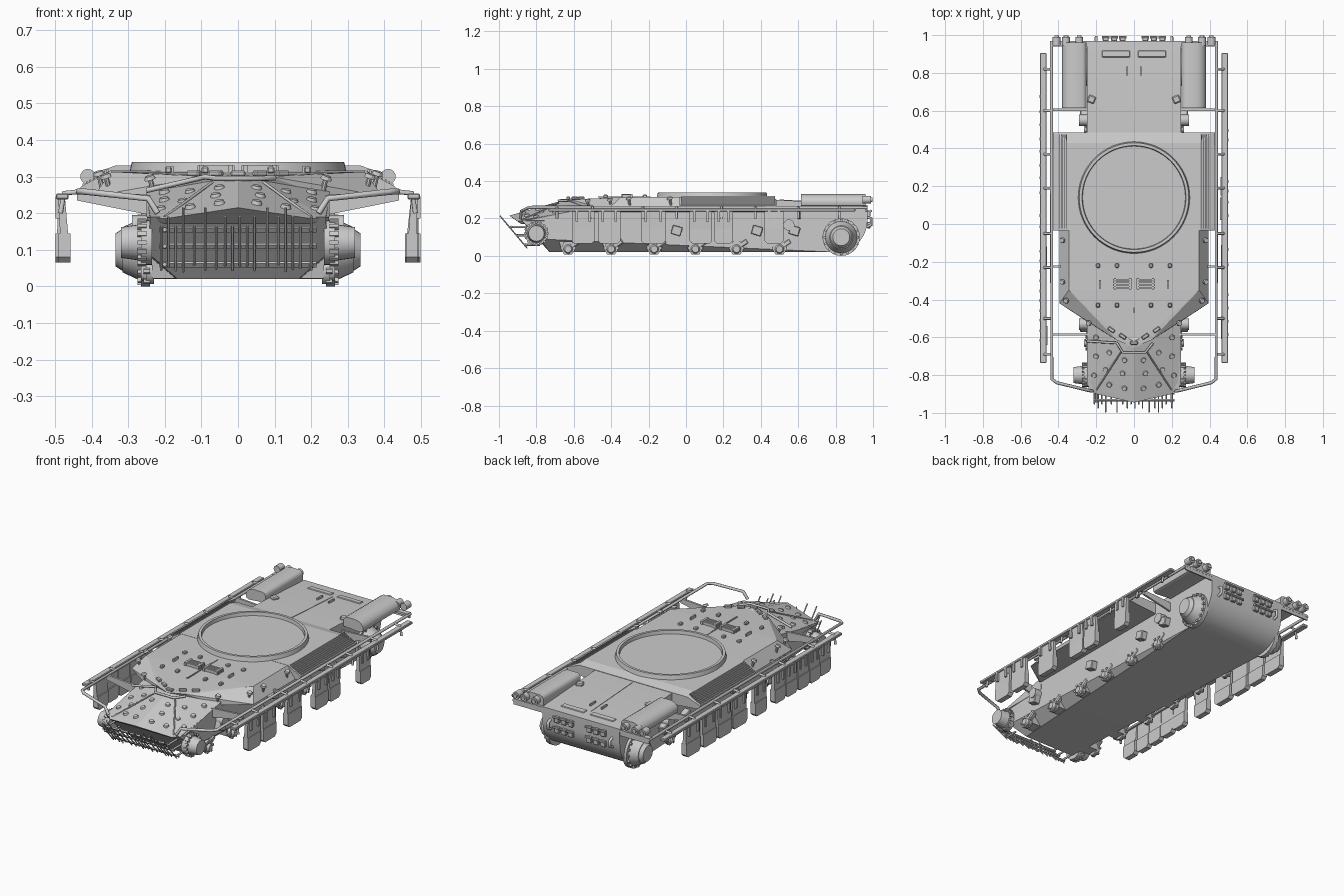
import bpy, bmesh, math, random
from mathutils import Vector, Matrix, Euler

random.seed(4)
SIDES = (-1, 1)


def finish(name, bm, smooth=False):
    bmesh.ops.recalc_face_normals(bm, faces=bm.faces)
    me = bpy.data.meshes.new(name)
    bm.to_mesh(me)
    bm.free()
    ob = bpy.data.objects.new(name, me)
    bpy.context.collection.objects.link(ob)
    if smooth:
        bpy.ops.object.select_all(action='DESELECT')
        bpy.context.view_layer.objects.active = ob
        ob.select_set(True)
        bpy.ops.object.shade_smooth_by_angle(angle=math.radians(smooth))
    return ob


def hull(name, pts, both=False, smooth=False):
    """Convex plate shape; both=True adds the points mirrored in x."""
    bm = bmesh.new()
    for x, y, z in pts:
        bm.verts.new((x, y, z))
        if both and x:
            bm.verts.new((-x, y, z))
    bmesh.ops.convex_hull(bm, input=bm.verts)
    loose = [v for v in bm.verts if not v.link_faces]
    bmesh.ops.delete(bm, geom=loose, context='VERTS')
    bmesh.ops.dissolve_limit(bm, angle_limit=0.02, verts=bm.verts, edges=bm.edges)
    return finish(name, bm, smooth)


def box(name, loc, size, rot=(0, 0, 0), bevel=0):
    bm = bmesh.new()
    m = Matrix.Translation(loc) @ Euler(rot).to_matrix().to_4x4() @ Matrix.Diagonal((*size, 1))
    bmesh.ops.create_cube(bm, size=1, matrix=m)
    if bevel:
        bmesh.ops.bevel(bm, geom=bm.edges[:], offset=bevel, segments=1, affect='EDGES')
    return finish(name, bm)


def cyl(name, a, b, r0, r1=None, n=16):
    a, b = Vector(a), Vector(b)
    bm = bmesh.new()
    m = Matrix.Translation((a + b) / 2) @ (b - a).to_track_quat('Z', 'Y').to_matrix().to_4x4()
    bmesh.ops.create_cone(bm, cap_ends=True, segments=n, radius1=r0,
                          radius2=r0 if r1 is None else r1, depth=(b - a).length, matrix=m)
    return finish(name, bm, 40 if n > 10 else False)


def tube(name, pts, r):
    cu = bpy.data.curves.new(name, 'CURVE')
    cu.dimensions, cu.bevel_depth, cu.bevel_resolution, cu.use_fill_caps = '3D', r, 2, True
    sp = cu.splines.new('POLY')
    sp.points.add(len(pts) - 1)
    for p, q in zip(sp.points, pts):
        p.co = (*q, 1)
    ob = bpy.data.objects.new(name, cu)
    bpy.context.collection.objects.link(ob)
    return ob


def lathe(name, prof, centre, n=64):
    bm = bmesh.new()
    rings = [[bm.verts.new((centre[0] + r * math.cos(2 * math.pi * i / n),
                            centre[1] + r * math.sin(2 * math.pi * i / n), z)) for i in range(n)]
             for r, z in prof]
    for p, q in zip(rings, rings[1:]):
        for i in range(n):
            bm.faces.new((p[i], p[i - 1], q[i - 1], q[i]))
    bm.faces.new(rings[-1])
    return finish(name, bm, 35)


# Lower hull with chamfered belly, sloping front and rounded tail
tail = [(0.25, 0.8 + 0.17 * math.sin(a), 0.19 - 0.17 * math.cos(a))
        for a in [math.pi / 2 * i / 10 for i in range(11)]]
hull('lower_hull', [(0.165, -0.73, 0.02), (0.165, 0.58, 0.02), (0.245, -0.78, 0.09), (0.25, 0.6, 0.09),
                    (0.24, -0.88, 0.19), (0.25, -0.6, 0.24), (0.25, 0.48, 0.3),
                    (0.25, 0.97, 0.272)] + tail, True, 15)

# Pike nose, front superstructure and wider rear superstructure
hull('nose', [(0, -0.945, 0.215), (0.2, -0.9, 0.185), (0.25, -0.85, 0.19), (0.25, -0.5, 0.262),
              (0, -0.62, 0.308), (0.25, -0.5, 0.19), (0.2, -0.88, 0.17)], True)
hull('front_superstructure', [(0, -0.655, 0.3), (0.09, -0.615, 0.3), (0.345, -0.35, 0.313), (0.345, 0, 0.315),
                              (0.25, -0.515, 0.24), (0.395, -0.42, 0.247), (0.395, 0, 0.247),
                              (0.25, -0.5, 0.235), (0.25, 0, 0.235)], True)
hull('rear_superstructure', [(0.35, -0.035, 0.316), (0.43, -0.035, 0.272), (0.43, -0.035, 0.25),
                             (0.25, -0.035, 0.235), (0.35, 0.43, 0.316), (0.35, 0.485, 0.302),
                             (0.43, 0.485, 0.272), (0.43, 0.485, 0.25), (0.25, 0.485, 0.235)], True)

# Turret ring
lathe('turret_ring', [(0.297, 0.31), (0.29, 0.34), (0.275, 0.34), (0.272, 0.32)], (0, 0.14))

# Deck seams, hatch slats, vents and plates
box('rear_deck_seam', (0, 0.69, 0.2865), (0.006, 0.38, 0.008), (-0.058, 0, 0))
box('front_deck_seam', (0, -0.33, 0.314), (0.006, 0.28, 0.006))
for s in SIDES:
    box('rear_deck_plate', (s * 0.095, 0.9, 0.275), (0.15, 0.035, 0.01), (-0.058, 0, 0), 0.003)
    box('deck_handle', (s * 0.037, 0.81, 0.285), (0.008, 0.05, 0.016))
    box('hatch_handle', (s * 0.18, -0.32, 0.32), (0.008, 0.045, 0.018))
    for k in range(4):
        box('vent_slat', (s * 0.06, -0.295 - k * 0.014, 0.321), (0.1, 0.009, 0.018))
    for x in (0.02, 0.1):
        box('vent_post', (s * x, -0.316, 0.322), (0.012, 0.06, 0.02))
    for x, y in ((0.09, -0.22), (0.19, -0.22), (0.09, -0.43), (0.19, -0.43)):
        box('deck_cleat', (s * x, y, 0.318), (0.02, 0.024, 0.018), (0, 0, 0), 0.004)
    for k in range(3):
        box('vision_block', (s * 0.06 * k, -0.63 + 0.035 * k, 0.309), (0.04, 0.02, 0.016), (0, 0, s * 0.6 * (k > 0)), 0.004)
    # Louvres on the sloping sides
    for k in range(8):
        t = (k + 0.5) / 8
        box('side_louvre', (s * (0.352 + 0.075 * t), 0.225, 0.318 - 0.043 * t), (0.005, 0.5, 0.008))

# Flat studs on the nose, lying on the slope, and along the sloped edges
tube('splash_rail', [(-0.25, -0.62, 0.262), (-0.09, -0.63, 0.299), (-0.06, -0.68, 0.295), (0.06, -0.68, 0.295), (0.1, -0.63, 0.296)], 0.007)
for s in SIDES:
    tube('nose_weld', [(s * 0.2, -0.88, 0.19), (s * 0.07, -0.68, 0.285)], 0.004)
    for x, y in ((0.05, -0.87), (0.13, -0.85), (0.06, -0.79), (0.15, -0.77), (0.21, -0.8),
                 (0.05, -0.72), (0.13, -0.68), (0.2, -0.7), (0.2, -0.6)):
        ridge, edge = 0.215 + 0.286 * (y + 0.945), 0.19 + 0.206 * (y + 0.85)
        z = ridge + (edge - ridge) * x / 0.25
        cyl('nose_stud', (s * x, y, z - 0.003), (s * (x + 0.002), y - 0.003, z + 0.009), 0.016, 0.012, 12)
    for x, y, z in ((0.35, -0.4, 0.275), (0.23, -0.52, 0.27), (0.37, -0.3, 0.282), (0.37, -0.08, 0.282)):
        cyl('edge_stem', (s * x, y, z - 0.02), (s * (x + 0.01), y - 0.006, z + 0.025), 0.007, n=8)
        cyl('edge_stud', (s * (x + 0.01), y - 0.006, z + 0.022), (s * (x + 0.013), y - 0.008, z + 0.032), 0.016, 0.012, 10)

# Grid of bars in front of the lower plate
slope = lambda z: -0.84 - 0.155 * (z - 0.03) / 0.185
for x in (-0.21, -0.19, -0.17, -0.15, -0.12, -0.09, -0.06, -0.035, -0.015, 0.005, 0.025, 0.045, 0.08, 0.11, 0.13, 0.15, 0.17, 0.2):
    lo, hi = random.uniform(0.04, 0.06), random.choice((0.165, 0.19, 0.215))
    tube('guard_bar', [(x, slope(lo), lo), (x, slope(hi), hi)], 0.0035)
for z in (0.06, 0.11, 0.155):
    box('guard_crossbar', (0, slope(z) + 0.012, z), (0.43, 0.008, 0.014), (0.7, 0, 0))
    for s in SIDES:
        tube('guard_bracket', [(s * 0.2, slope(z), z), (s * 0.2, -0.78, z)], 0.006)

# Running gear: axle pods, hubs, stops, idlers and drives
for s in SIDES:
    for y in (-0.63, -0.4, -0.17, 0.05, 0.27, 0.5):
        hull('axle_pod', [(s * 0.16, y + d, 0.022) for d in (-0.035, 0.035)] +
             [(s * 0.235, y + d, z) for d, z in ((-0.035, 0.022), (0.035, 0.022), (-0.05, 0.09), (0.05, 0.09))])
        cyl('axle_hub', (s * 0.23, y, 0.042), (s * 0.252, y, 0.042), 0.036, 0.036)
        cyl('axle_cap', (s * 0.25, y, 0.036), (s * 0.265, y, 0.036), 0.026, 0.018, 12)
        for a in range(6):
            p = (y + 0.034 * math.cos(a * 1.047), 0.042 + 0.032 * math.sin(a * 1.047))
            cyl('hub_bolt', (s * 0.24, *p), (s * 0.258, *p), 0.008, n=6)
        box('swing_arm', (s * 0.238, y + 0.03, 0.062), (0.03, 0.07, 0.03), (0.6, 0, 0), 0.006)
    for y in (-0.54, -0.05, 0.38, 0.58):
        box('bump_stop', (s * 0.265, y, 0.135), (0.04, 0.055, 0.05), (-0.3, 0, 0), 0.004)
    for y in (-0.53, 0.55):
        cyl('return_roller', (s * 0.24, y, 0.165), (s * 0.29, y, 0.165), 0.03)
    cyl('idler_flange', (s * 0.235, -0.8, 0.12), (s * 0.265, -0.8, 0.12), 0.062, n=24)
    cyl('idler_hub', (s * 0.265, -0.8, 0.12), (s * 0.32, -0.8, 0.12), 0.05, 0.042, 24)
    cyl('drive_flange', (s * 0.24, 0.83, 0.1), (s * 0.265, 0.83, 0.1), 0.1, n=32)
    cyl('drive_cone', (s * 0.265, 0.83, 0.1), (s * 0.315, 0.83, 0.1), 0.085, 0.062, 32)
    cyl('drive_cap', (s * 0.315, 0.83, 0.1), (s * 0.335, 0.83, 0.1), 0.058, 0.045, 24)
    for cy, cz, r in ((-0.8, 0.12, 0.06), (0.83, 0.1, 0.09)):
        for a in range(16):
            t = a * math.pi / 8
            box('flange_bolt', (s * 0.262, cy + r * math.cos(t), cz + r * math.sin(t)), (0.025, 0.012, 0.012), (t, 0, 0))

# Fender rails, crossbars and skirt strips
for s in SIDES:
    tube('fender_rail', [(s * 0.22, -0.885, 0.2), (s * 0.245, -0.88, 0.24), (s * 0.41, -0.84, 0.258),
                         (s * 0.435, -0.82, 0.26), (s * 0.437, 0.97, 0.258)], 0.0085)
    for y in (-0.585, 0.605):
        hull('fender_gusset', [(s * 0.24, y + d, z) for d in (-0.006, 0.006) for z in (0.195, 0.25)] +
             [(s * 0.44, y + d, z) for d in (-0.006, 0.006) for z in (0.235, 0.262)])
    box('rail_link', (s * 0.415, -0.225, 0.255), (0.05, 0.012, 0.012))
    box('skirt_strip', (s * 0.48, 0.085, 0.246), (0.034, 1.64, 0.016), bevel=0.003)
    for y in (-0.69, -0.5, -0.23, -0.05, 0.19, 0.37, 0.6, 0.82):
        tube('skirt_bracket', [(s * 0.437, y, 0.258), (s * 0.475, y, 0.255), (s * 0.485, y, 0.2)], 0.007)


# Hanging skirt flaps, uneven on the two sides
def flap(s, y0, y1, tilt):
    xo = 0.485 + tilt
    c = 0.015
    hull('skirt_flap', [(s * (xo + d), y, z) for d in (-0.022, 0.01)
                        for y, z in ((y0 + c, 0.065), (y1 - c, 0.065), (y0, 0.08), (y1, 0.08), (y0, 0.145), (y1, 0.145))])
    hull('skirt_flap_top', [(s * (0.485 + d), y, 0.245) for d in (-0.012, 0.006) for y in (y0, y1)] +
         [(s * (xo + d), y, 0.14) for d in (-0.016, 0.006) for y in (y0, y1)])
    for y in (y0 + 0.025, y1 - 0.025):
        box('flap_hinge', (s * 0.49, y, 0.215), (0.018, 0.014, 0.06))


for y0, y1 in ((-0.64, -0.54), (-0.535, -0.435), (-0.43, -0.33), (-0.325, -0.225), (-0.22, -0.12),
               (-0.04, 0.07), (0.14, 0.27), (0.285, 0.41), (0.425, 0.55), (0.57, 0.7)):
    flap(-1, y0, y1, random.uniform(-0.006, 0.004))
for y0, y1 in ((-0.61, -0.49), (-0.47, -0.35), (-0.24, -0.11), (0.02, 0.14), (0.15, 0.25), (0.42, 0.52)):
    flap(1, y0, y1, random.uniform(-0.01, 0.006))

# Rear fuel tanks, canisters and corner brackets
prof = ((0.252, 0.272), (0.252, 0.31), (0.258, 0.323), (0.272, 0.33), (0.335, 0.33), (0.36, 0.321),
        (0.375, 0.305), (0.381, 0.287), (0.375, 0.27), (0.36, 0.264))
for s in SIDES:
    hull('fuel_tank', [(s * x, y, z) for x, z in prof for y in (0.615, 0.96)], smooth=45)
    box('corner_bracket', (s * 0.345, 0.955, 0.262), (0.19, 0.03, 0.012))
    box('corner_plate', (s * 0.345, 0.965, 0.25), (0.19, 0.008, 0.03))
    for x in (0.41, 0.36, 0.29):
        cyl('smoke_canister', (s * x, 0.945, 0.3), (s * x, 0.99, 0.3), 0.021)
        cyl('canister_cap', (s * x, 0.99, 0.3), (s * x, 0.997, 0.3), 0.012, n=12)
    box('deck_lug', (s * 0.225, 0.66, 0.29), (0.04, 0.04, 0.025), (0, 0, s * 0.4), 0.006)
    # Spare links, hooks and lugs on the rear plate
    for k in range(3):
        x = s * (0.06 + 0.045 * k)
        for z in (0.165, 0.225):
            box('rear_link', (x, 0.977, z), (0.032, 0.02, 0.035), bevel=0.004)
            cyl('rear_link_pin', (x - 0.02, 0.988, z + 0.015), (x + 0.02, 0.988, z + 0.015), 0.007, n=8)
    tube('tow_hook', [(s * 0.2, 0.96, 0.21), (s * 0.2, 0.99, 0.2), (s * 0.2, 0.99, 0.165), (s * 0.2, 0.965, 0.155)], 0.008)
